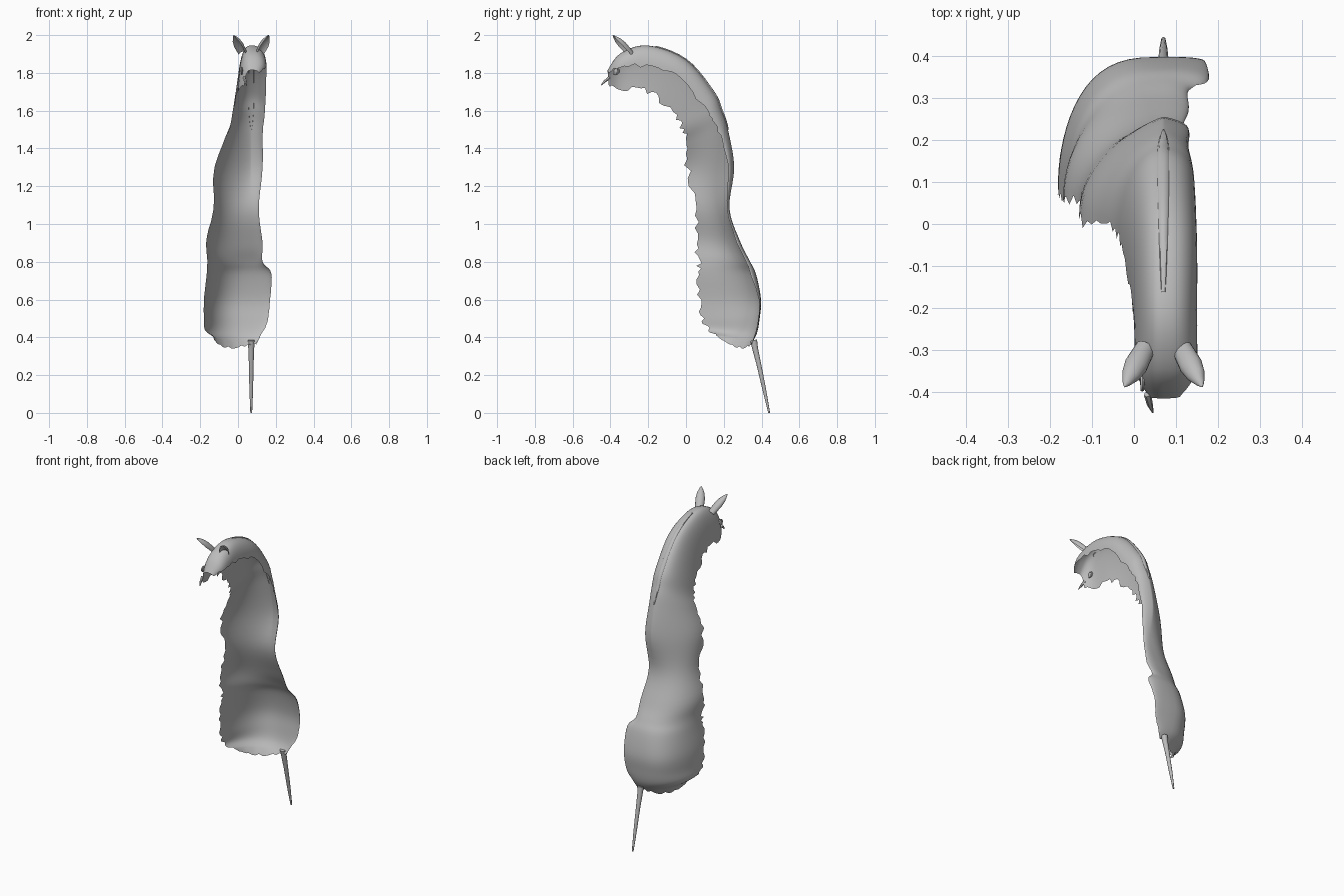
import bpy, bmesh, math, random
from mathutils import Vector

if "Cube" in bpy.data.objects:
    bpy.data.objects.remove(bpy.data.objects["Cube"])
random.seed(4)

grey = bpy.data.materials.new("plain grey")
grey.use_nodes = True
grey.diffuse_color = (0.5, 0.5, 0.5, 1)
grey.node_tree.nodes["Principled BSDF"].inputs["Base Color"].default_value = (0.5, 0.5, 0.5, 1)


def loft(name, rows, closed=False):
    """Skin a list of equal-length point rows."""
    bm = bmesh.new()
    grid = [[bm.verts.new(p) for p in row] for row in rows]
    n = len(rows[0])
    for a, b in zip(grid, grid[1:]):
        for i in range(n if closed else n - 1):
            j = (i + 1) % n
            bm.faces.new((a[i], a[j], b[j], b[i]))
    if closed:
        bm.faces.new(grid[0][::-1])
        bm.faces.new(grid[-1])
    bmesh.ops.recalc_face_normals(bm, faces=bm.faces)
    me = bpy.data.meshes.new(name)
    bm.to_mesh(me)
    bm.free()
    me.materials.append(grey)
    ob = bpy.data.objects.new(name, me)
    bpy.context.collection.objects.link(ob)
    bpy.ops.object.select_all(action='DESELECT')
    ob.select_set(True)
    bpy.context.view_layer.objects.active = ob
    bpy.ops.object.shade_smooth_by_angle(angle=math.radians(50))


def spline(a, b, c, d, t):
    return [0.5 * (2*q + (r-p)*t + (2*p-5*q+4*r-s)*t*t + (3*q-p-3*r+s)*t**3)
            for p, q, r, s in zip(a, b, c, d)]


def tube(name, path, radii, sides=10):
    """Round tapered tube along a mostly straight path."""
    path = [Vector(p) for p in path]
    d = (path[-1] - path[0]).normalized()
    u = d.orthogonal().normalized()
    v = d.cross(u)
    ring = [k * math.tau / sides for k in range(sides)]
    loft(name, [[p + r * (math.cos(a) * u + math.sin(a) * v) for a in ring]
                for p, r in zip(path, radii)], closed=True)


# Body shell: spine y z, right edge x y z, left edge x y z, roundness
SPINE_X = 0.07
stations = [
    (.345, .365, -.13, .16, .41, .100, .35, .37, 1.1),
    (.375, .420, -.175, .12, .44, .125, .365, .42, .85),
    (.390, .500, -.18, .09, .50, .155, .38, .48, .72),
    (.397, .600, -.18, .08, .60, .170, .385, .60, .67),
    (.372, .730, -.166, .07, .73, .176, .340, .74, .75),
    (.340, .800, -.163, .065, .81, .130, .318, .80, .88),
    (.290, .900, -.167, .06, .92, .130, .27, .90, .85),
    (.230, 1.08, -.130, .05, 1.08, .110, .217, 1.08, .9),
    (.255, 1.30, -.128, .01, 1.28, .130, .225, 1.30, 1.6),
    (.222, 1.50, -.080, .00, 1.42, .130, .18, 1.47, 1.4),
    (.190, 1.60, -.045, -.015, 1.50, .140, .13, 1.56, 1.1),
    (.145, 1.70, -.030, -.06, 1.57, .145, .08, 1.64, .9),
    (.000, 1.87, -.010, -.15, 1.67, .150, -.05, 1.79, .8),
    (-.200, 1.945, .000, -.24, 1.71, .150, -.21, 1.835, .75),
    (-.345, 1.905, .005, -.35, 1.72, .147, -.35, 1.83, .8),
    (-.415, 1.815, .035, -.41, 1.735, .110, -.41, 1.80, .8),
]


def section(s):
    """Open arc from the right edge over the spine to the left edge."""
    spine = Vector((SPINE_X, s[0], s[1]))
    halves = []
    for edge, steps in ((Vector(s[2:5]), 16), (Vector(s[5:8]), 10)):
        half = []
        for k in range(steps + 1):
            t = k / steps * math.pi / 2
            p = spine.lerp(edge, 1 - math.cos(t))
            p.x = SPINE_X + (edge.x - SPINE_X) * math.sin(t) ** s[8]
            half.append(p)
        # Ragged border
        half[-1] += (half[-1] - half[-2]) * random.uniform(-.7, .7)
        halves.append(half)
    return halves[0][::-1] + halves[1][1:]


STEPS = 5
padded = [stations[0]] + stations + [stations[-1]]
rows = []
for i in range(len(stations) - 1):
    rows += [section(spline(*padded[i:i + 4], k / STEPS)) for k in range(STEPS)]
rows.append(section(stations[-1]))
# Sagging, ragged hem under the rump
for i, p in enumerate(rows[0]):
    sag = math.sin(math.pi * min(i / 16, 1))
    p.z -= .028 * sag + random.uniform(-.006, .006)
    p.y -= .02 * sag
loft("body_shell", rows)

# Mane strip lying along the crest of the neck
crest = [rows[i][16] for i in range(9 * STEPS, 13 * STEPS)]
mane = []
for i, p in enumerate(crest):
    d = crest[min(i + 1, len(crest) - 1)] - crest[max(i - 1, 0)]
    out = Vector((0, d.z, -d.y)).normalized()
    taper = math.sin(math.pi * (i + .2) / len(crest)) ** .5
    mane.append([p + Vector((x * taper, 0, 0)) + out * h
                 for x, h in ((-.015, -.003), (-.011, .003), (0, .005), (.011, .003), (.015, -.003))])
loft("mane", mane)

# Tail, its root flush with the hem of the rump
tube("tail", [(.07, .358, .385), (.07, .366, .34), (.07, .385, .26), (.07, .415, .12), (.07, .44, 0)],
     [.019, .016, .013, .010, .005], 12)

# Cupped ears, open to the front
for name, side in (("right_ear", -1), ("left_ear", 1)):
    base = Vector((SPINE_X + side * .043, -.295, 1.900))
    tip = Vector((SPINE_X + side * .093, -.388, 2.0))
    axis = (tip - base).normalized()
    front = Vector((side * .35, -.6, -.6))
    front = (front - axis * front.dot(axis)).normalized()
    across = axis.cross(front)
    ear = []
    for u, w in ((0, .024), (.2, .026), (.45, .028), (.7, .022), (.9, .010), (1, .001)):
        c = base.lerp(tip, u)
        ear.append([c + w * (across * math.sin(a) - front * math.cos(a) * .8)
                    for a in [math.radians(-115 + 23 * k) for k in range(11)]])
    loft(name, ear)

# Eye ring, eyeball and the splinter at the end of the muzzle
eye = Vector((.020, -.375, 1.81))
ring = []
for k in range(17):
    a = k / 16 * math.tau
    r = Vector((0, math.cos(a) * 1.2, math.sin(a)))
    ring.append([eye + r * (.016 + .004 * math.cos(b)) + Vector((.005 * math.sin(b), 0, 0))
                 for b in [j * math.tau / 6 for j in range(7)]])
loft("right_eye_rim", ring)
tube("right_eye", [eye + Vector((x, 0, 0)) for x in (-.006, -.003, .003, .006)], [.006, .013, .013, .006])
tube("muzzle_splinter", [(.032, -.405, 1.775), (.038, -.43, 1.755), (.045, -.449, 1.735)], [.009, .007, .002], 6)
